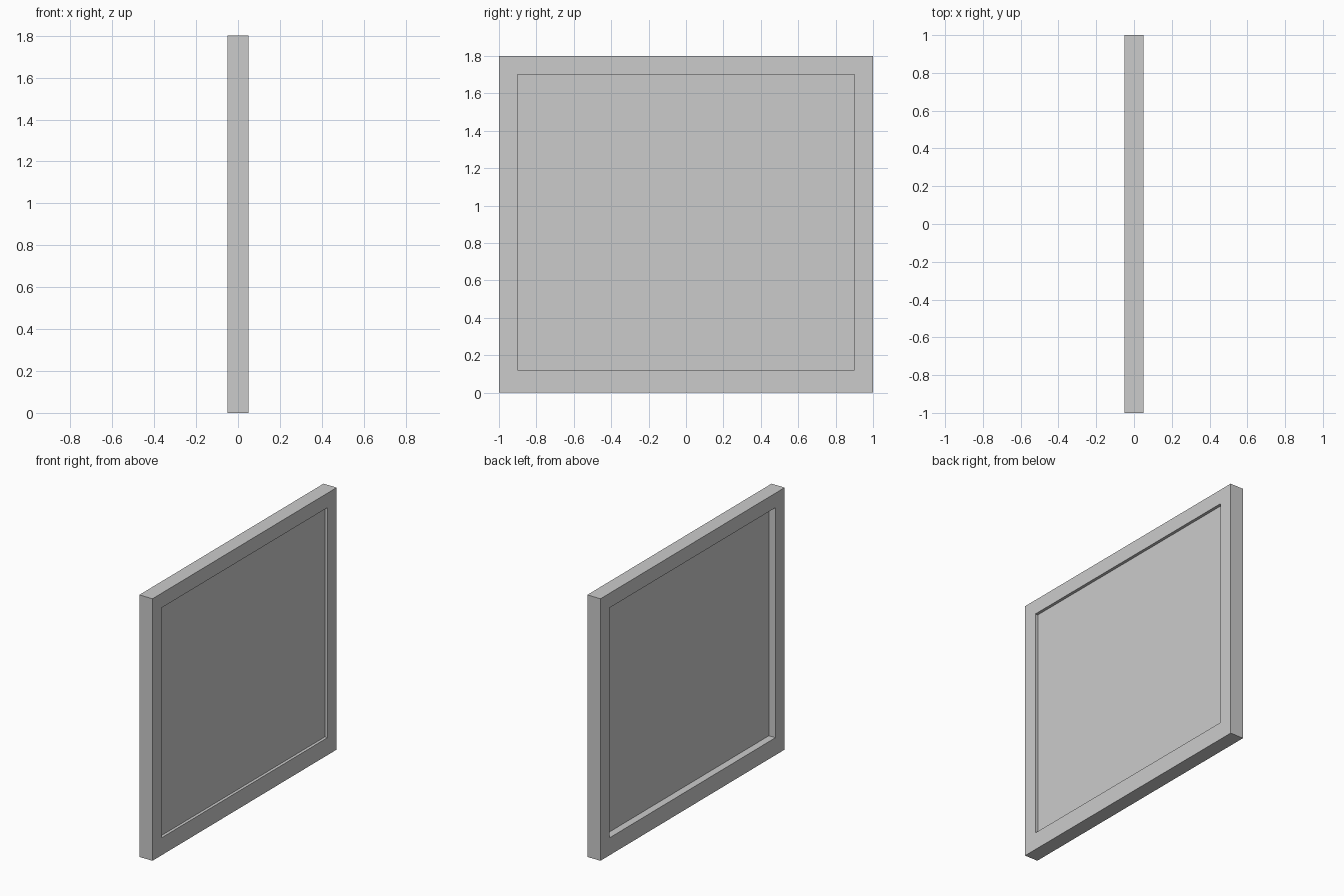
import bpy, bmesh

if "Cube" in bpy.data.objects:
    bpy.data.objects.remove(bpy.data.objects["Cube"])


def rect(bm, x, y, z0, z1):
    """Rectangle of vertices in a plane of constant x."""
    return [bm.verts.new((x, a, b)) for a, b in ((-y, z0), (y, z0), (y, z1), (-y, z1))]


def finish(name, bm):
    bmesh.ops.recalc_face_normals(bm, faces=bm.faces)
    mesh = bpy.data.meshes.new(name)
    bm.to_mesh(mesh)
    bm.free()
    obj = bpy.data.objects.new(name, mesh)
    bpy.context.collection.objects.link(obj)
    return obj


OUTER = (1.0, 0.0, 1.8)
INNER = (0.9, 0.12, 1.70)

# Frame: four loops joined into a closed rectangular ring
bm = bmesh.new()
loops = [rect(bm, 0.05, *OUTER), rect(bm, 0.05, *INNER),
         rect(bm, -0.05, *INNER), rect(bm, -0.05, *OUTER)]
for a, b in zip(loops, loops[1:] + loops[:1]):
    for i in range(4):
        j = (i + 1) % 4
        bm.faces.new((a[i], a[j], b[j], b[i]))
finish("frame", bm)

# Panel: thin board set nearer the +x face of the frame
bm = bmesh.new()
back, front = rect(bm, 0.0, *INNER), rect(bm, 0.03, *INNER)
bm.faces.new(back)
bm.faces.new(front)
for i in range(4):
    j = (i + 1) % 4
    bm.faces.new((back[i], back[j], front[j], front[i]))
finish("panel", bm)
